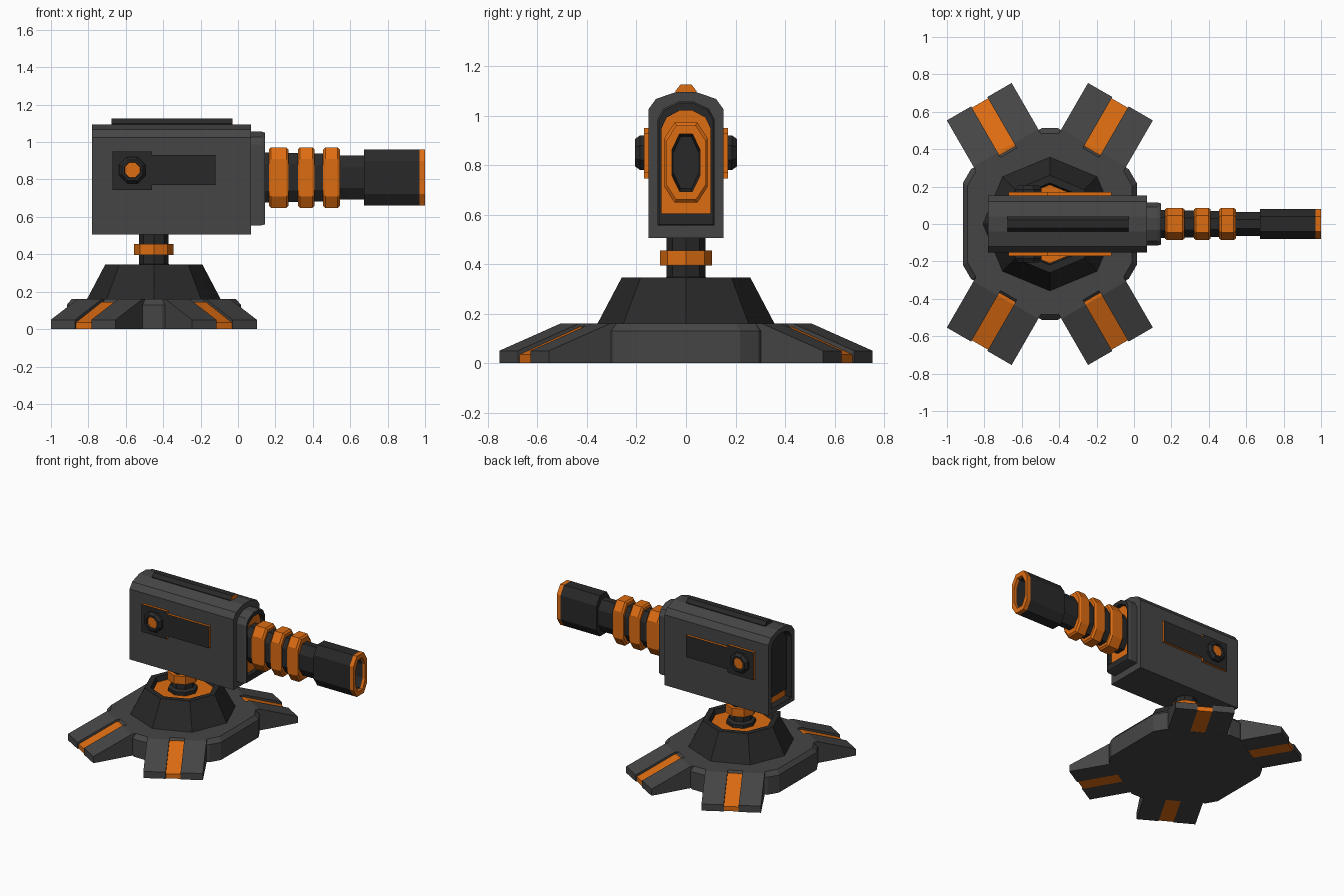
import bpy, bmesh
from math import sin, cos, pi, radians
from mathutils import Matrix, Vector

if "Cube" in bpy.data.objects:
    bpy.data.objects.remove(bpy.data.objects["Cube"])


def material(name, rgb):
    m = bpy.data.materials.new(name)
    m.diffuse_color = (*rgb, 1)
    m.use_nodes = True
    m.node_tree.nodes["Principled BSDF"].inputs["Base Color"].default_value = m.diffuse_color
    return m


MATS = [material("grey_shell", (.06, .06, .06)),
        material("dark_metal", (.022, .022, .022)),
        material("orange_trim", (.72, .15, .006))]
GREY, DARK, ORANGE = 0, 1, 2
CX = -.45  # base centre


def loft(name, loops, mat, bands=None, caps=None, matrix=None):
    """Skin matching point loops; bands / caps override the material per section."""
    bm = bmesh.new()
    rows = [[bm.verts.new(p) for p in loop] for loop in loops]
    n = len(rows[0])
    for k in range(len(rows) - 1):
        a, b = rows[k], rows[k + 1]
        for i in range(n):
            j = (i + 1) % n
            f = bm.faces.new((a[i], a[j], b[j], b[i]))
            f.material_index = (bands or {}).get(k, mat)
    for k, row in enumerate((rows[0][::-1], rows[-1])):
        bm.faces.new(row).material_index = caps[k] if caps else mat
    if matrix:
        bm.transform(matrix)
    bmesh.ops.recalc_face_normals(bm, faces=bm.faces)
    me = bpy.data.meshes.new(name)
    bm.to_mesh(me)
    bm.free()
    for m in MATS:
        me.materials.append(m)
    ob = bpy.data.objects.new(name, me)
    bpy.context.collection.objects.link(ob)
    return ob


def ngon(r, z, n=8, x=CX):
    return [(x + r * cos(2 * pi * i / n), r * sin(2 * pi * i / n), z) for i in range(n)]


def arch(x, hw, z0, z1):
    half = [(hw, z0), (hw, z1 - .07), (.8 * hw, z1 - .028), (.27 * hw, z1)]
    return [(x, y, z) for y, z in half + [(-y, z) for y, z in half[::-1]]]


def octo(x, hy, hz, cy=.04, cz=.062, z=.81):
    half = [(hy - cy, -hz), (hy, cz - hz), (hy, hz - cz), (hy - cy, hz)]
    return [(x, a, z + b) for a, b in half + [(-a, b) for a, b in half[::-1]]]


# Base plate: hexagon with clipped corners
def hexagon(apothem, z, clip=.05):
    pts = []
    s = apothem / cos(pi / 6) / 2 - clip
    for k in range(6):
        a = k * pi / 3
        for t in (-s, s):
            pts.append((CX + apothem * cos(a) - t * sin(a), apothem * sin(a) + t * cos(a), z))
    return pts


loft("base_plate", [hexagon(.465, 0), hexagon(.465, .13), hexagon(.44, .16)], GREY)


# Four sloping legs, each split by a sunken orange strip
def leg_part(name, t0, t1, drop, r1, mat, m):
    prof = [(.36, .001), (r1, .001), (r1, .05 - drop), (.47, .16 - drop), (.36, .16 - drop)]
    loft(name, [[(r, t, z) for r, z in prof] for t in (t0, t1)], mat, matrix=m)


for k, ang in enumerate((60, 120, 240, 300)):
    m = Matrix.Translation((CX, 0, 0)) @ Matrix.Rotation(radians(ang), 4, 'Z')
    leg_part(f"leg_left_{k}", .05, .2, 0, .755, GREY, m)
    leg_part(f"leg_right_{k}", -.2, -.05, 0, .755, GREY, m)
    leg_part(f"leg_strip_{k}", -.05, .05, .015, .747, ORANGE, m)

# Pedestal with orange well, swivel column and collar
loft("pedestal", [ngon(.36, .155), ngon(.26, .345), ngon(.22, .345), ngon(.21, .31)],
     DARK, caps=(DARK, ORANGE))
loft("column_foot", [ngon(.10, .305), ngon(.10, .335), ngon(.075, .35)], DARK)
loft("column", [ngon(.078, .305), ngon(.078, .51)], DARK)
loft("column_collar", [ngon(.105, .395), ngon(.105, .455)], ORANGE)

# Housing with recessed back
loft("housing", [arch(-.73, .115, .54, 1.06), arch(-.78, .115, .54, 1.06),
                 arch(-.78, .152, .505, 1.095), arch(.07, .152, .505, 1.095)],
     GREY, bands={0: DARK}, caps=(ORANGE, GREY))
loft("back_panel", [arch(-.735, .105, .60, 1.05), arch(-.75, .105, .60, 1.05)], DARK)

# Front frame with sunken orange face
loft("front_frame", [arch(.06, .115, .555, 1.056), arch(.125, .115, .555, 1.056),
                     arch(.145, .11, .56, 1.05), arch(.145, .098, .605, 1.02),
                     arch(.115, .098, .605, 1.02)],
     GREY, bands={2: DARK, 3: DARK}, caps=(GREY, ORANGE))

# Top rail with orange front tip
rail = [(.042, 1.085), (.042, 1.1), (.022, 1.125), (-.022, 1.125), (-.042, 1.1), (-.042, 1.085)]
loft("top_rail", [[(x, y, z) for y, z in rail] for x in (-.675, -.03)], DARK, caps=(DARK, ORANGE))

# Barrel core and orange cooling rings
loft("barrel", [octo(.10, .075, .135), octo(.46, .07, .128), octo(.54, .064, .117),
                octo(.70, .064, .117)], DARK)
for k, (a, b) in enumerate(((.165, .27), (.32, .41), (.455, .545))):
    loft(f"barrel_ring_{k}", [octo(a, .078, .15), octo(a + .012, .086, .162),
                              octo(b - .012, .086, .162), octo(b, .078, .15)], ORANGE)

# Muzzle with orange lip and hollow bore
loft("muzzle", [octo(.675, .08, .15), octo(.97, .08, .15), octo(1, .08, .15),
                octo(1, .056, .116, .03), octo(.98, .056, .116, .03),
                octo(.88, .05, .105, .028)],
     DARK, bands={1: ORANGE, 2: ORANGE, 3: ORANGE})

# Side panels and pivot knobs, mirrored
panel = [(-.67, .745), (-.46, .745), (-.46, .77), (-.12, .77),
         (-.12, .93), (-.46, .93), (-.46, .95), (-.67, .95)]


def knob(r, y):
    return [(-.565 + r * cos(pi / 4 * (i + .5)), y, .85 + r * sin(pi / 4 * (i + .5)))
            for i in range(8)]


for s, side in ((-1, "front"), (1, "back")):
    loft(f"side_panel_{side}", [[(x, s * y, z) for x, z in panel] for y in (.14, .17)],
         ORANGE, caps=(DARK, DARK))
    loft(f"pivot_knob_{side}", [knob(.076, s * .165), knob(.076, s * .185), knob(.06, s * .206),
                                knob(.046, s * .206), knob(.043, s * .19)],
         DARK, caps=(DARK, ORANGE))
